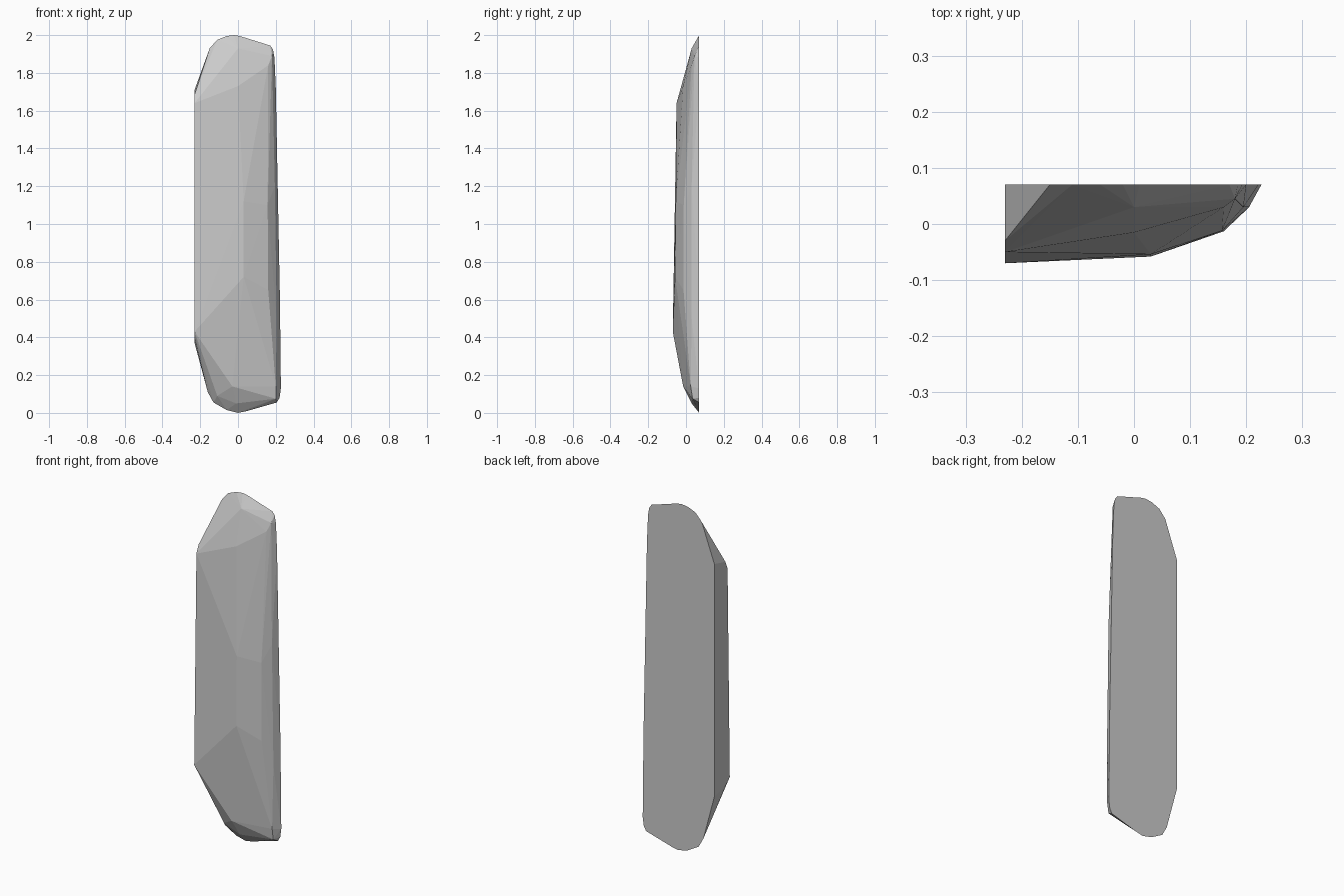
import bpy, bmesh

# Flat back outline (x, z) lying on the plane y = 0.07
BACK_Y = 0.07
back = [(-0.23, 0.37), (-0.16, 0.11), (-0.13, 0.055), (-0.06, 0.015), (0.0, 0.0),
        (0.04, 0.008), (0.205, 0.055), (0.22, 0.08), (0.227, 0.13), (0.222, 0.6),
        (0.20, 1.72), (0.193, 1.88), (0.185, 1.925), (0.17, 1.945), (0.01, 1.995),
        (-0.02, 2.0), (-0.06, 1.995), (-0.11, 1.975), (-0.15, 1.93), (-0.23, 1.71)]

# Chiselled front corners (x, y, z)
front = [(-0.23, -0.07, 0.43), (-0.23, -0.05, 1.64), (-0.23, -0.03, 1.685),
         (-0.23, -0.03, 0.395),
         (0.03, -0.058, 0.72), (0.03, -0.054, 1.12),              # centre ridge
         (0.16, -0.013, 0.65), (0.157, -0.012, 1.1),              # right bevel
         (0.0, -0.015, 1.73), (0.16, 0.03, 1.84), (0.0, 0.03, 1.93),   # top
         (0.18, 0.045, 1.89),
         (-0.03, -0.015, 0.14), (0.2, 0.025, 0.14),               # bottom
         (-0.01, 0.03, 0.05), (0.2, 0.035, 0.075), (-0.11, 0.03, 0.09),
         (0.205, 0.03, 0.5), (0.195, 0.03, 1.2)]

# Stone slab: hull around both sets of corners
bm = bmesh.new()
for x, z in back:
    bm.verts.new((x, BACK_Y, z))
for p in front:
    bm.verts.new(p)
res = bmesh.ops.convex_hull(bm, input=bm.verts[:])
loose = [v for v in bm.verts if not v.link_faces]
bmesh.ops.delete(bm, geom=loose, context='VERTS')
bmesh.ops.dissolve_limit(bm, angle_limit=0.01, verts=bm.verts[:], edges=bm.edges[:])
bmesh.ops.recalc_face_normals(bm, faces=bm.faces[:])

mesh = bpy.data.meshes.new("stone_slab")
bm.to_mesh(mesh)
bm.free()
slab = bpy.data.objects.new("stone_slab", mesh)
bpy.context.collection.objects.link(slab)
